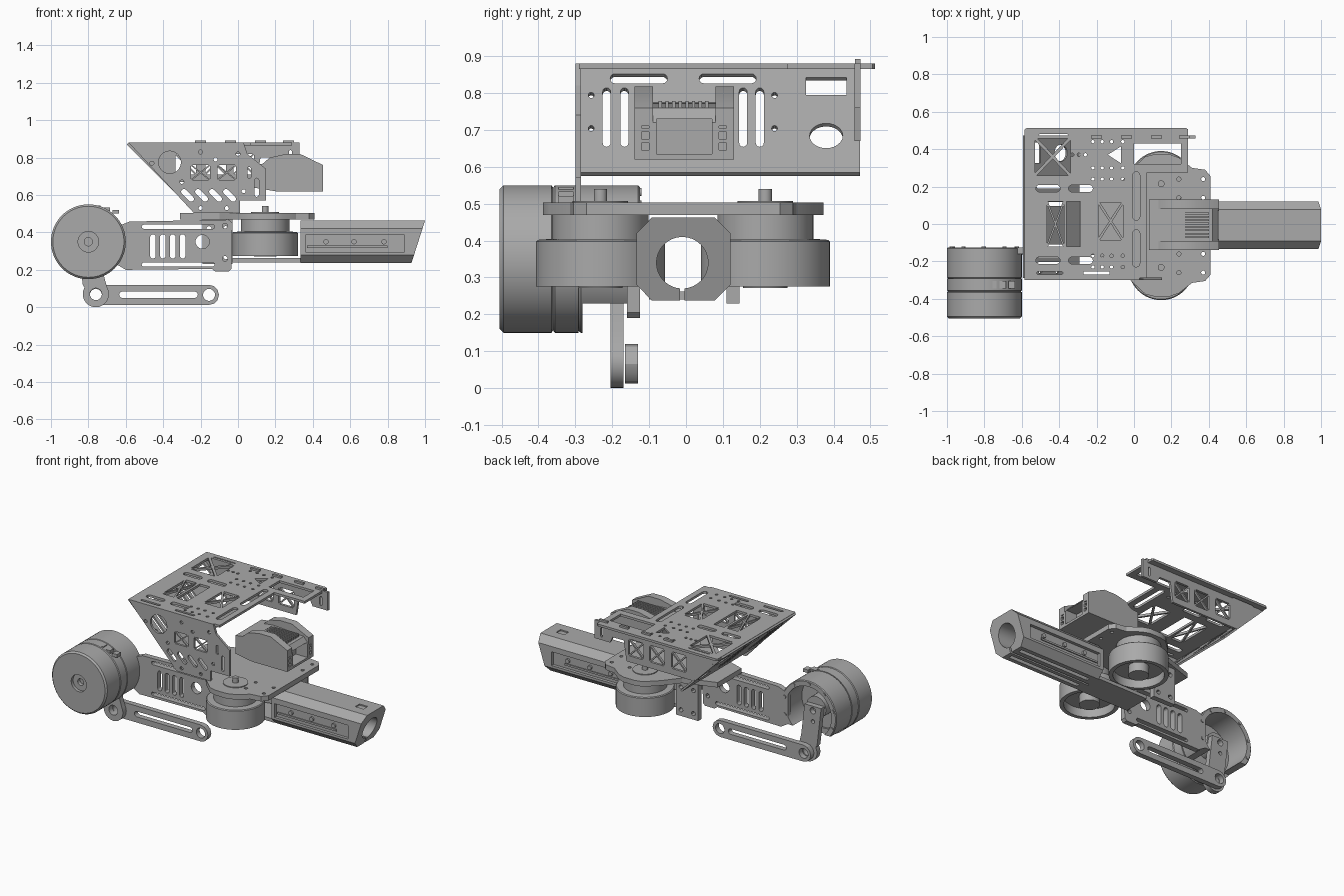
import bpy, bmesh, math
from mathutils import Matrix, Vector

if "Cube" in bpy.data.objects:
    bpy.data.objects.remove(bpy.data.objects["Cube"])

grey = bpy.data.materials.new("plain grey")
grey.use_nodes = True
grey.diffuse_color = (0.4, 0.4, 0.4, 1)
grey.node_tree.nodes["Principled BSDF"].inputs["Base Color"].default_value = (0.4, 0.4, 0.4, 1)


def activate(ob):
    bpy.ops.object.select_all(action='DESELECT')
    ob.select_set(True)
    bpy.context.view_layer.objects.active = ob


def finish(ob):
    ob.data.materials.clear()
    ob.data.materials.append(grey)
    activate(ob)
    bpy.ops.object.shade_smooth_by_angle(angle=math.radians(30))
    return ob


def from_bmesh(name, bm):
    bmesh.ops.recalc_face_normals(bm, faces=bm.faces)
    me = bpy.data.meshes.new(name)
    bm.to_mesh(me)
    bm.free()
    ob = bpy.data.objects.new(name, me)
    bpy.context.collection.objects.link(ob)
    return finish(ob)


# 2D outlines
def rect(x0, x1, y0, y1):
    return [(x0, y0), (x1, y0), (x1, y1), (x0, y1)]


def circle(x, y, r, n=24):
    return [(x + r * math.cos(2 * math.pi * i / n), y + r * math.sin(2 * math.pi * i / n)) for i in range(n)]


def slot(x, y, length, width, angle=0):
    r, h, pts = width / 2, (length - width) / 2, []
    ca, sa = math.cos(math.radians(angle)), math.sin(math.radians(angle))
    for i in range(14):
        t = -math.pi / 2 + math.pi * (i % 7) / 6 + (math.pi if i > 6 else 0)
        u, v = r * math.cos(t) + (h if i < 7 else -h), r * math.sin(t)
        pts.append((x + u * ca - v * sa, y + u * sa + v * ca))
    return pts


def cross(x, y, w, h, gap=0.12):
    """Four triangles that leave an X of struts in a window."""
    out = []
    for a, b in (((-1, -1), (1, -1)), ((1, -1), (1, 1)), ((1, 1), (-1, 1)), ((-1, 1), (-1, -1))):
        m = ((a[0] + b[0]) / 2, (a[1] + b[1]) / 2)
        tri = [(p[0] * (1 - gap) + m[0] * gap, p[1] * (1 - gap) + m[1] * gap) for p in (a, b)]
        tri.append((m[0] * gap, m[1] * gap))
        out.append([(x + p[0] * w / 2, y + p[1] * h / 2) for p in tri])
    return out


AXES = {"XY": ((1, 0, 0), (0, 1, 0), (0, 0, 1)), "XZ": ((1, 0, 0), (0, 0, 1), (0, 1, 0)),
        "YZ": ((0, 1, 0), (0, 0, 1), (1, 0, 0)), "SLOPE": ((0, 1, 0), (-1, 0, 1), (.707, 0, .707))}


def plate(name, plane, lo, hi, outline, holes=(), origin=(0, 0, 0)):
    """Flat sheet with holes, filled in a plane and thickened from lo to hi."""
    cu = bpy.data.curves.new(name, 'CURVE')
    cu.dimensions, cu.fill_mode, cu.extrude = '2D', 'BOTH', (hi - lo) / 2
    for pts in [outline, *holes]:
        sp = cu.splines.new('POLY')
        sp.points.add(len(pts) - 1)
        for p, q in zip(sp.points, pts):
            p.co = (q[0], q[1], 0, 1)
        sp.use_cyclic_u = True
    ob = bpy.data.objects.new(name, cu)
    bpy.context.collection.objects.link(ob)
    activate(ob)
    bpy.ops.object.convert(target='MESH')
    ob = bpy.context.object
    a, b, n = (Vector(v) for v in AXES[plane])
    m = Matrix((a, b, n)).transposed().to_4x4()
    m.translation = Vector(origin) + n * (lo + hi) / 2
    ob.data.transform(m)
    bm = bmesh.new()
    bm.from_mesh(ob.data)
    bmesh.ops.remove_doubles(bm, verts=bm.verts, dist=1e-5)
    bmesh.ops.recalc_face_normals(bm, faces=bm.faces)
    bm.to_mesh(ob.data)
    bm.free()
    return finish(ob)


def box(name, x, y, z):
    return plate(name, "XY", z[0], z[1], rect(*x, *y))


def lathe(name, profile, centre, axis='Z', n=48):
    bm = bmesh.new()
    vs = [bm.verts.new((r, 0, h)) for r, h in profile]
    es = [bm.edges.new((vs[i], vs[(i + 1) % len(vs)])) for i in range(len(vs))]
    bmesh.ops.spin(bm, geom=vs + es, cent=(0, 0, 0), axis=(0, 0, 1), angle=2 * math.pi, steps=n, use_merge=True)
    bmesh.ops.remove_doubles(bm, verts=bm.verts, dist=1e-5)
    if axis == 'Y':
        bm.transform(Matrix.Rotation(-math.pi / 2, 4, 'X'))
    bm.transform(Matrix.Translation(centre))
    return from_bmesh(name, bm)


def cut(ob, cutters):
    for c in cutters:
        activate(ob)
        mod = ob.modifiers.new("cut", 'BOOLEAN')
        mod.operation, mod.object, mod.solver = 'DIFFERENCE', c, 'EXACT'
        bpy.ops.object.modifier_apply(modifier=mod.name)
        bpy.data.objects.remove(c)
    finish(ob)


# Wheel motor with open-bottomed housing
hub = (-.8, 0, .35)
lathe("wheel_motor", [(0, -.46), (.022, -.46), (.022, -.485), (.055, -.485), (.055, -.505), (.19, -.505),
      (.2, -.495), (.2, -.365), (.194, -.36), (.2, -.355), (.2, -.292), (0, -.292)], hub, 'Y', 64)
housing = lathe("wheel_housing", [(.165, -.292), (.165, -.125), (.195, -.125), (.2, -.13), (.2, -.285), (.194, -.292)], hub, 'Y', 64)
cut(housing, [box("cutter", (-1.1, -.5), (-.28, 0), (0, .23))])
lathe("wheel_axle", [(0, -.3), (.07, -.3), (.07, -.205), (0, -.205)], hub, 'Y')
for i in range(3):
    box("motor_vent", (-.77 + i * .05, -.735 + i * .05), (-.345, -.305), (.5, .545 - i * .012))
for i in range(7):
    t = math.radians(-20 + i * 37)
    lathe("housing_screw", [(0, -.13), (.011, -.13), (.011, -.12), (0, -.12)],
          (-.8 + .182 * math.cos(t), 0, .35 + .182 * math.sin(t)), 'Y', 12)

# Crank and connecting link
crank = [(-.86, .37), (-.83, .12)] + [(-.76 + .07 * math.cos(math.radians(a)), .07 + .07 * math.sin(math.radians(a)))
                                      for a in range(150, 391, 15)] + [(-.715, .16), (-.74, .37)]
plate("crank", "XZ", -.205, -.17, crank, [circle(-.76, .07, .032), circle(-.8, .34, .02), circle(-.8, .27, .012)])
plate("link", "XZ", -.165, -.13, slot(-.457, .066, .71, .108),
      [slot(-.425, .067, .42, .035), circle(-.76, .066, .032), circle(-.155, .066, .032)])

# Leg plate and opposite hip plate
leg_holes = [slot(x, .325, .13, .03, 90) for x in (-.455, -.402, -.349, -.296)]
leg_holes += [slot(-.32, z, .39, .022) for z in (.43, .228)] + [circle(-.19, .35, .037)]
leg_holes += [circle(-.07, z, .014, 12) for z in (.26, .435)]
plate("leg", "XZ", -.16, -.125, [(-.65, .23), (-.6, .2), (-.14, .205), (-.12, .19), (-.05, .19), (-.035, .205),
      (-.03, .45), (-.05, .468), (-.58, .458), (-.65, .43)], leg_holes)
plate("hip_plate", "XZ", .11, .145, [(-.19, .23), (-.03, .23), (-.03, .468), (-.19, .468)],
      [circle(x, z, .014, 12) for x in (-.155, -.065) for z in (.27, .42)])
box("lower_tray", (-.03, .335), (-.1, .08), (.24, .262))

# Main deck with the two flywheel motors beneath
deck = [(-.31, -.13), (-.1, -.2), (-.02, -.3), (.06, -.375), (.11, -.388), (.19, -.388), (.24, -.37), (.31, -.315),
        (.38, -.305), (.41, -.27)]
deck += [(x, -y - .015) for x, y in reversed(deck)]
plate("deck", "XY", .47, .503, deck, [circle(x, y, .011, 12) for x in (.24, .37) for y in (-.26, -.16, .14, .24)])
for side, y in (("right", -.232), ("left", .215)):
    lathe(side + "_flywheel", [(0, .47), (.13, .47), (.13, .405), (.17, .402), (.175, .397), (.175, .275), (.15, .275),
          (.15, .33), (.06, .33), (.06, .272), (0, .272)], (.145, y, 0), 'Z', 64)
    lathe(side + "_boss", [(0, .5), (.075, .5), (.075, .508), (.018, .508), (.018, .54), (0, .54)], (.145, y, 0))

# Octagonal barrel with slanted muzzle, bore and side channels
oct_pts = [(s * a, .35 + t * b) for s, t, k in ((-1, -1, 0), (1, -1, 1), (1, 1, 0), (-1, 1, 1))
           for a, b in (((.127, .07), (.085, .113)) if not k else ((.085, .113), (.127, .07)))]
barrel = plate("barrel", "YZ", .335, 1.0, [(y - .007, z) for y, z in oct_pts], [circle(-.01, .34, .07, 32)])
for v in barrel.data.vertices:
    if v.co.x > .9:
        v.co.x -= (.463 - v.co.z) * .32
cut(barrel, [box("cutter", (.36, .89), ys, (.295, .385)) for ys in ((-.2, -.115), (.1, .2))]
    + [box("cutter", (.38, .9), ys, (.2, .262)) for ys in ((-.065, -.04), (.025, .05))]
    + [box("cutter", (.87, .93), (-.03, .015), (.455, .5)), box("cutter", (.3, 1.1), (-.016, -.004), (.2, .3))])
for y in (-.127, .107):
    box("barrel_rail", (.37, .8), (y, y + .006), (.318, .33))
    for x in (.47, .62, .78):
        lathe("barrel_screw", [(0, 0), (.014, 0), (.014, .012), (0, .012)], (x, y - .003, .35), 'Y', 16)

# Top sheet
top_holes = cross(-.435, .36, .19, .2) + cross(-.42, 0, .09, .24) + cross(-.125, .015, .13, .2)
top_holes += [rect(-.36, -.285, -.12, .12), [(-.14, .37), (-.07, .325), (-.07, .415)]]
top_holes += [slot(x, y, .13, .038) for x in (-.46, -.285) for y in (-.195, .19)]
top_holes += [slot(.012, .15, .26, .038, 90), slot(.012, -.13, .2, .038, 90), rect(.0, .25, .32, .43)]
top_holes += [slot(-.43, .472, .16, .018), slot(-.45, -.262, .14, .016), slot(-.2, -.262, .14, .016)]
top_holes += [circle(-.33 + i * .035, .37, .009, 10) for i in range(3)]
top_holes += [circle(x, y, .009, 10) for x in (-.22, -.17, -.12, -.06) for y in (-.23, -.17, .24, .3, .44)]
plate("top_sheet", "XY", .865, .88, [(-.585, -.29), (.07, -.29), (.07, .275), (.29, .275), (.29, .505), (.28, .512),
      (-.575, .512), (-.585, .505)], top_holes)
for x in (-.2, -.04, .12, .27):
    box("sheet_tab", (x - .03, x + .03), (.458, .473), (.87, .892))

# Front side sheet
side_holes = [circle(-.365, .775, .06), slot(.1, .64, .1, .022, 90), slot(.06, .72, .06, .02, 90)]
side_holes += cross(-.2, .72, .1, .08) + cross(-.06, .72, .1, .08)
side_holes += [slot(x, .598, .085, .03, -45) for x in (-.27, -.195, -.12, -.045)]
side_holes += [circle(x, z, .011, 10) for x, z in ((-.46, .77), (-.3, .67), (-.12, .79), (-.2, .83), (0, .82), (.03, .62), (-.2, .53), (-.06, .53))]
plate("front_side_sheet", "XZ", -.3, -.285, [(-.585, .88), (.03, .88), (.05, .82), (.15, .74), (.15, .57), (.01, .57),
      (.01, .503), (-.235, .503)], side_holes)

# Back side sheet
back_holes = [h for x in (.03, -.12, -.28) for h in cross(x, .765, .11, .11)] + [slot(.28, .81, .06, .016, 90)]
plate("back_side_sheet", "XZ", .457, .473, [(-.585, .88), (.33, .88), (.33, .76), (.22, .76), (.2, .8), (.12, .8),
      (.1, .67), (-.385, .67)], back_holes)

# Sloping rear sheet
slope_holes = [slot(y, .73, .16, .022, 90) for y in (-.215, -.167, -.12, .107, .155, .2)]
slope_holes += [slot(-.128, .835, .155, .026), slot(.113, .835, .155, .026), rect(.325, .435, .79, .838)]
slope_holes += [[(.38 + (p[0] - .38), .68 + (p[1] - .68) * .75) for p in circle(.38, .68, .045)]]
slope_holes += [circle(y, z, .008, 10) for y in (-.257, .24) for z in (.7, .79)]
plate("sloping_sheet", "SLOPE", -.006, .006, rect(-.29, .472, .58, .875), slope_holes, (.285, 0, 0))

# Rear-mounted feeder unit with horns, ribs and socket
body = plate("feeder", "XZ", -.14, .13, [(.08, .64), (.2, .62), (.455, .62), (.455, .72), (.42, .76), (.2, .775), (.08, .76)])
cut(body, [box("cutter", (.37, .5), (-.08, .07), (.635, .73))]
    + [box("cutter", (.44, .5), (y, y + .02), (z, z + .02)) for y in (-.12, .09) for z in (.645, .675, .705)])
for y in (-.14, .08):
    plate("feeder_horn", "XZ", y, y + .05, [(.1, .74), (.17, .8), (.25, .818), (.335, .818), (.455, .76), (.455, .71)])
for i in range(8):
    box("feeder_rib", (.2, .4), (-.074 + i * .018, -.065 + i * .018), (.75, .778))
